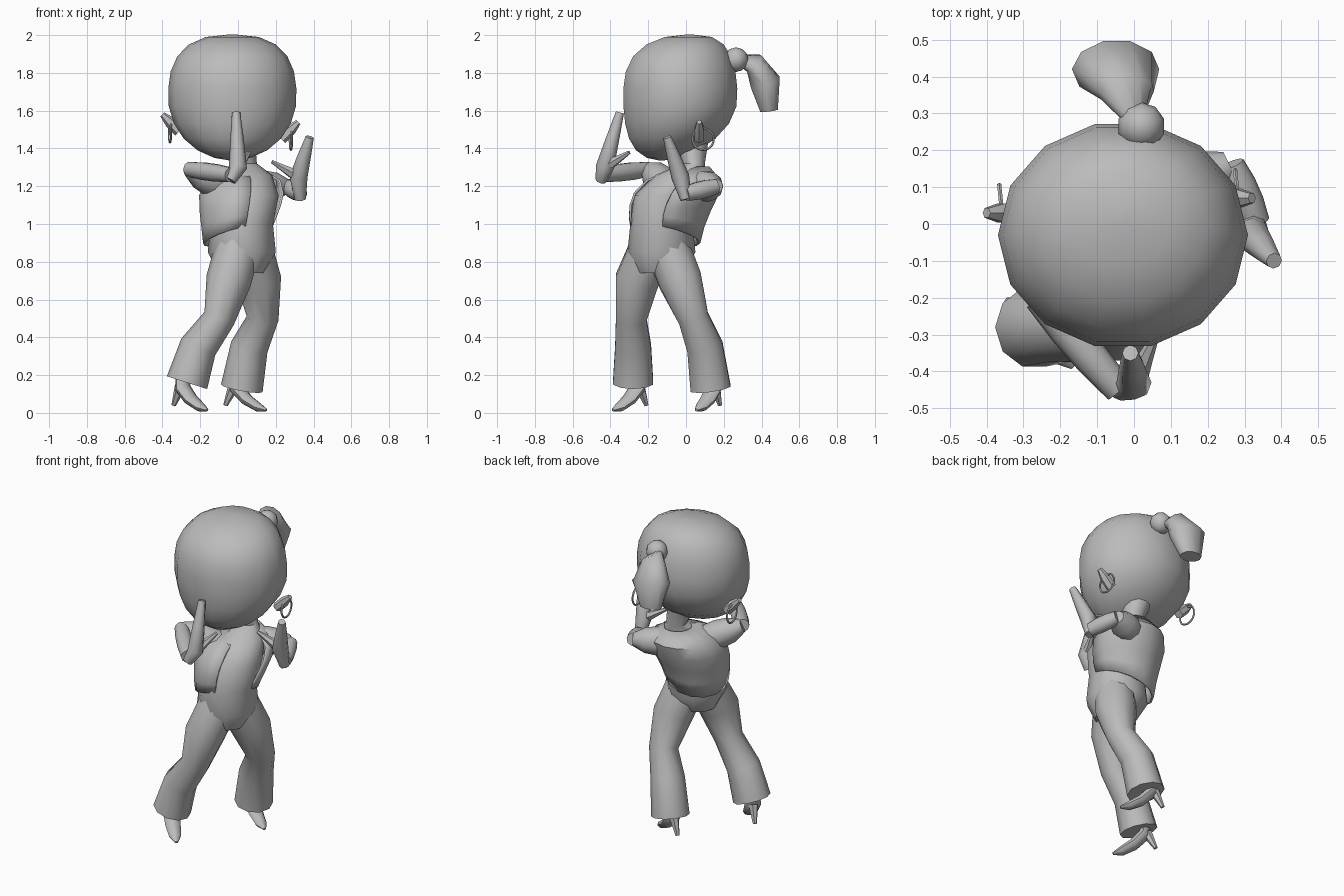
import bpy, bmesh, math
from mathutils import Vector

X, Y, Z = Vector((1, 0, 0)), Vector((0, 1, 0)), Vector((0, 0, 1))

default_cube = bpy.data.objects.get("Cube")
if default_cube:
    bpy.data.objects.remove(default_cube)

grey = bpy.data.materials.new("plain_grey")
grey.use_nodes = True
colour = (.5, .5, .5, 1)
grey.diffuse_color = colour
grey.node_tree.nodes["Principled BSDF"].inputs["Base Color"].default_value = colour


def finish(obj, name):
    obj.name = name
    obj.data.materials.append(grey)
    bpy.ops.object.select_all(action="DESELECT")
    obj.select_set(True)
    bpy.context.view_layer.objects.active = obj
    bpy.ops.object.shade_smooth_by_angle(angle=math.radians(50))
    return obj


def skin_rings(name, rings, closed=True):
    """Bridge equal rings of points, capping the ends of closed shapes."""
    bm = bmesh.new()
    rows = [[bm.verts.new(point) for point in ring] for ring in rings]
    count = len(rows[0])
    for lower, upper in zip(rows, rows[1:]):
        for i in range(count if closed else count - 1):
            j = (i + 1) % count
            bm.faces.new((lower[i], lower[j], upper[j], upper[i]))
    if closed:
        bm.faces.new(rows[0])
        bm.faces.new(rows[-1])
    bmesh.ops.recalc_face_normals(bm, faces=bm.faces)
    mesh = bpy.data.meshes.new(name)
    bm.to_mesh(mesh)
    bm.free()
    obj = bpy.data.objects.new(name, mesh)
    bpy.context.collection.objects.link(obj)
    return finish(obj, name)


def ellipse(centre, across, along, count):
    angles = [math.tau * i / count for i in range(count)]
    return [centre + across * math.cos(a) + along * math.sin(a) for a in angles]


def limb(name, path, radii, ref=Y, flat=1, axis=None, sides=10):
    """Sweep a round section along a path, flattened toward ref."""
    path = [Vector(point) for point in path]
    rings = []
    for i, (point, radius) in enumerate(zip(path, radii)):
        ahead, behind = path[min(i + 1, len(path) - 1)], path[max(i - 1, 0)]
        tangent = axis or (ahead - behind).normalized()
        across = tangent.cross(ref).normalized()
        along = across.cross(tangent) * flat
        rings.append(ellipse(point, across * radius, along * radius, sides))
    return skin_rings(name, rings)


def steps(start, end, count):
    return [start.lerp(end, i / count) for i in range(count + 1)]


# Head: boxy crown, round jaw pushed forward
head_rings = []
head_steps = 11
for k in range(head_steps + 1):
    h = math.sin(math.pi * (k / head_steps - .5))
    power = 2.6 if h > 0 else 2
    width = max(.05, (1 - abs(h) ** power) ** (1 / power))
    forward = .1 * h * h if h < 0 else -.05 * h ** 4
    centre = Vector((-.03, -.03 - forward, 1.67 + h / 3))
    head_rings.append(ellipse(centre, X * width * .34, Y * width * .31, 14))
skin_rings("head", head_rings)

# Hair tie and ponytail
bpy.ops.mesh.primitive_uv_sphere_add(segments=10, ring_count=6, radius=.065,
                                     location=(.02, .265, 1.87))
finish(bpy.context.object, "hair_tie")
limb("ponytail",
     [(0, .28, 1.87), (-.02, .36, 1.85), (-.05, .42, 1.75), (-.06, .44, 1.6)],
     (.03, .08, .12, .07), flat=.7)

# Ears and hoop earrings
for label, lobe, outward in (("right", Vector((-.36, .03, 1.54)), -X),
                             ("left", Vector((.28, .07, 1.5)), X)):
    limb(label + "_ear",
         [lobe - (outward + Z) * .05, lobe, lobe + (outward + Z) * .04],
         (.03, .03, .015), sides=6)
    bpy.ops.mesh.primitive_torus_add(
        major_segments=14, minor_segments=5, major_radius=.058, minor_radius=.006,
        location=lobe + Y * .02 - Z * .05, rotation=(0, math.pi / 2, .1))
    finish(bpy.context.object, label + "_earring")

# One-piece suit body with level sections, running up into the neck
limb("suit_body",
     [(.02, -.14, .74), (.02, -.13, .85), (.02, -.13, 1), (.05, -.11, 1.15),
      (.05, -.03, 1.26), (.04, .04, 1.32), (0, .03, 1.45)],
     (.12, .18, .165, .165, .13, .06, .09), axis=Z, sides=12)

# Flared trouser legs and high-heeled shoes
leg_radii = (.12, .12, .085, .1, .112)
legs = {
    "right": ([(0, -.18, .88), (-.05, -.26, .7), (-.1, -.29, .5),
               (-.21, -.28, .35), (-.27, -.28, .16)], -45),
    "left": ([(.06, -.1, .88), (.11, -.03, .7), (.13, .04, .5),
              (.06, .1, .35), (.02, .13, .13)], -30),
}
for label, (path, turn) in legs.items():
    limb(label + "_leg", path, leg_radii)
    turn = math.radians(turn)
    toward = X * math.cos(turn) + Y * math.sin(turn)
    ankle = Vector((path[-1][0], path[-1][1], 0))
    limb(label + "_shoe",
         [ankle + toward * reach + Z * height for reach, height in
          ((-.04, .2), (-.03, .13), (.03, .07), (.1, .03), (.15, .015))],
         (.04, .05, .045, .035, .01), ref=Z, flat=.7, sides=8)
    limb(label + "_heel",
         [ankle - toward * .05 + Z * .14, ankle - toward * .1 + Z * .04],
         (.03, .012), sides=6)

# Open short jacket, longer at the back than at the front
jacket_rows = []
for level in steps(Vector((0, -.11, .94)), Vector((.03, -.11, 1.3)), 5):
    t = (level.z - .94) / .36
    radius = .18 * (1 - t ** 6) + .08 * t
    lean = Y * .15 * t * t
    row = []
    for degrees in range(-5, 290, 24):
        a = math.radians(degrees)
        rise = .06 * (1 - t) ** 2 * math.cos(a + math.radians(40))
        row.append(level + lean + radius * (X * math.cos(a) + Y * math.sin(a)) + Z * rise)
    jacket_rows.append(row)
jacket = skin_rings("jacket", jacket_rows, closed=False)
shell = jacket.modifiers.new("thickness", "SOLIDIFY")
shell.thickness = .012
shell.offset = 0


def arm(label, shoulder, elbow, wrist, palm, fingertip, thumb_tip):
    """Wide sleeve, forearm, mitten hand and pointing thumb."""
    shoulder, elbow, wrist, palm, fingertip, thumb_tip = map(
        Vector, (shoulder, elbow, wrist, palm, fingertip, thumb_tip))
    limb(label + "_sleeve", steps(shoulder, elbow, 3), (.08, .085, .075, .04), ref=Z)
    limb(label + "_forearm", steps(elbow, wrist, 3), (.04, .048, .048, .04), ref=Z)
    limb(label + "_hand", [wrist - Z * .03] + steps(palm, fingertip, 2),
         (.03, .048, .036, .022), sides=8)
    limb(label + "_thumb", steps(palm, thumb_tip, 2), (.035, .022, .01), ref=Z, sides=6)


# Right arm folds across the chest, left arm opens outward
arm("right", (-.08, -.1, 1.2), (-.26, -.2, 1.29), (-.04, -.45, 1.26),
    (0, -.43, 1.3), (-.01, -.35, 1.59), (.06, -.3, 1.38))
arm("left", (.08, .07, 1.2), (.26, .16, 1.2), (.33, 0, 1.16),
    (.32, -.03, 1.25), (.38, -.1, 1.46), (.18, -.06, 1.33))
